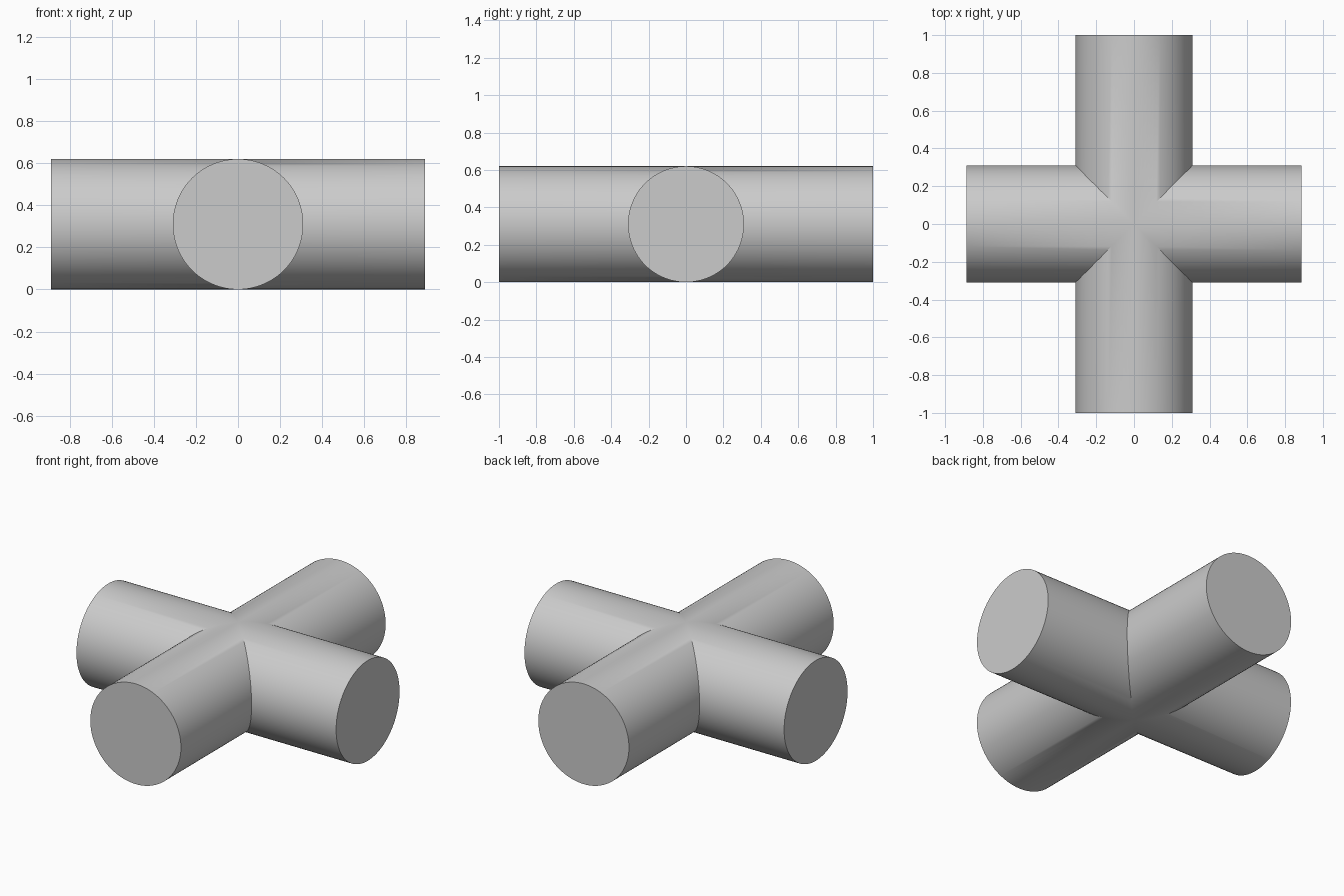
import bpy
import bmesh
from math import cos, sin, pi, radians
from mathutils import Matrix, Vector

if "Cube" in bpy.data.objects:
    bpy.data.objects.remove(bpy.data.objects["Cube"], do_unlink=True)

RADIUS = 0.31
SIDES = 96
HALF_X, HALF_Y = 0.888, 1.0

grey = bpy.data.materials.new("light grey")
grey.use_nodes = True
colour = (0.6, 0.6, 0.6, 1)
grey.diffuse_color = colour
grey.node_tree.nodes["Principled BSDF"].inputs["Base Color"].default_value = colour


def add_arm(bm, length, turn):
    """One capped pipe arm, its inner end mitred to meet its neighbours."""
    spin = Matrix.Rotation(turn * pi / 2, 3, "Z")
    outer, inner = [], []
    for i in range(SIDES):
        a = 2 * pi * i / SIDES
        side, height = RADIUS * cos(a), RADIUS * sin(a) + RADIUS
        outer.append(bm.verts.new(spin @ Vector((length, side, height))))
        inner.append(bm.verts.new(spin @ Vector((abs(side), side, height))))
    for i in range(SIDES):
        j = (i + 1) % SIDES
        bm.faces.new((inner[i], outer[i], outer[j], inner[j]))
    bm.faces.new(outer)


# Four arms welded along the mitre seams into one closed cross
bm = bmesh.new()
for turn in range(4):
    add_arm(bm, HALF_Y if turn % 2 else HALF_X, turn)
bmesh.ops.remove_doubles(bm, verts=bm.verts, dist=0.0001)
bmesh.ops.recalc_face_normals(bm, faces=bm.faces)

mesh = bpy.data.meshes.new("pipe_cross")
bm.to_mesh(mesh)
bm.free()
mesh.materials.append(grey)
cross = bpy.data.objects.new("pipe_cross", mesh)
bpy.context.collection.objects.link(cross)

# Smooth barrels, crisp caps and seams
bpy.ops.object.select_all(action="DESELECT")
cross.select_set(True)
bpy.context.view_layer.objects.active = cross
bpy.ops.object.shade_smooth_by_angle(angle=radians(30))
